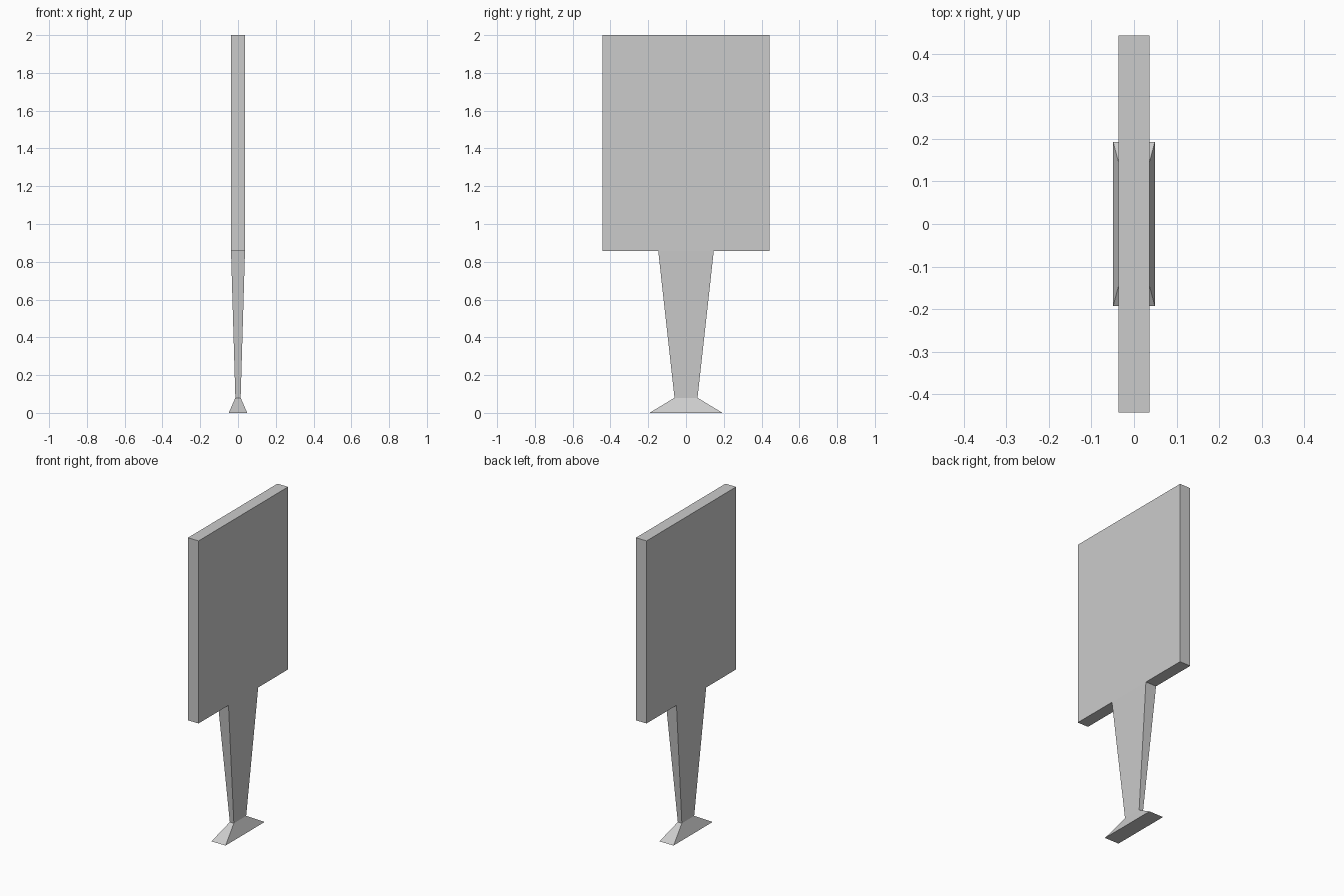
import bpy
import bmesh

if "Cube" in bpy.data.objects:
    bpy.data.objects.remove(bpy.data.objects["Cube"])


def loft(name, sections, cap_top=True):
    """Join rectangular sections (half width x, half depth y, height z)."""
    bm = bmesh.new()
    rings = [[bm.verts.new((sx * x, sy * y, z))
              for sx, sy in ((-1, -1), (1, -1), (1, 1), (-1, 1))]
             for x, y, z in sections]
    for low, high in zip(rings, rings[1:]):
        for i in range(4):
            j = (i + 1) % 4
            bm.faces.new((low[i], low[j], high[j], high[i]))
    bm.faces.new(rings[0][::-1])
    if cap_top:
        bm.faces.new(rings[-1])
    mesh = bpy.data.meshes.new(name)
    bm.to_mesh(mesh)
    bm.free()
    obj = bpy.data.objects.new(name, mesh)
    bpy.context.collection.objects.link(obj)
    return obj


PANEL_X, PANEL_Y, PANEL_Z = 0.037, 0.443, 0.857

# Flared foot and tapered post, open where the post meets the panel
loft("stand", [(0.049, 0.193, 0), (0.014, 0.061, 0.08),
               (PANEL_X, 0.147, PANEL_Z)], cap_top=False)

# Flat upright board
loft("panel", [(PANEL_X, PANEL_Y, PANEL_Z), (PANEL_X, PANEL_Y, 2)])
